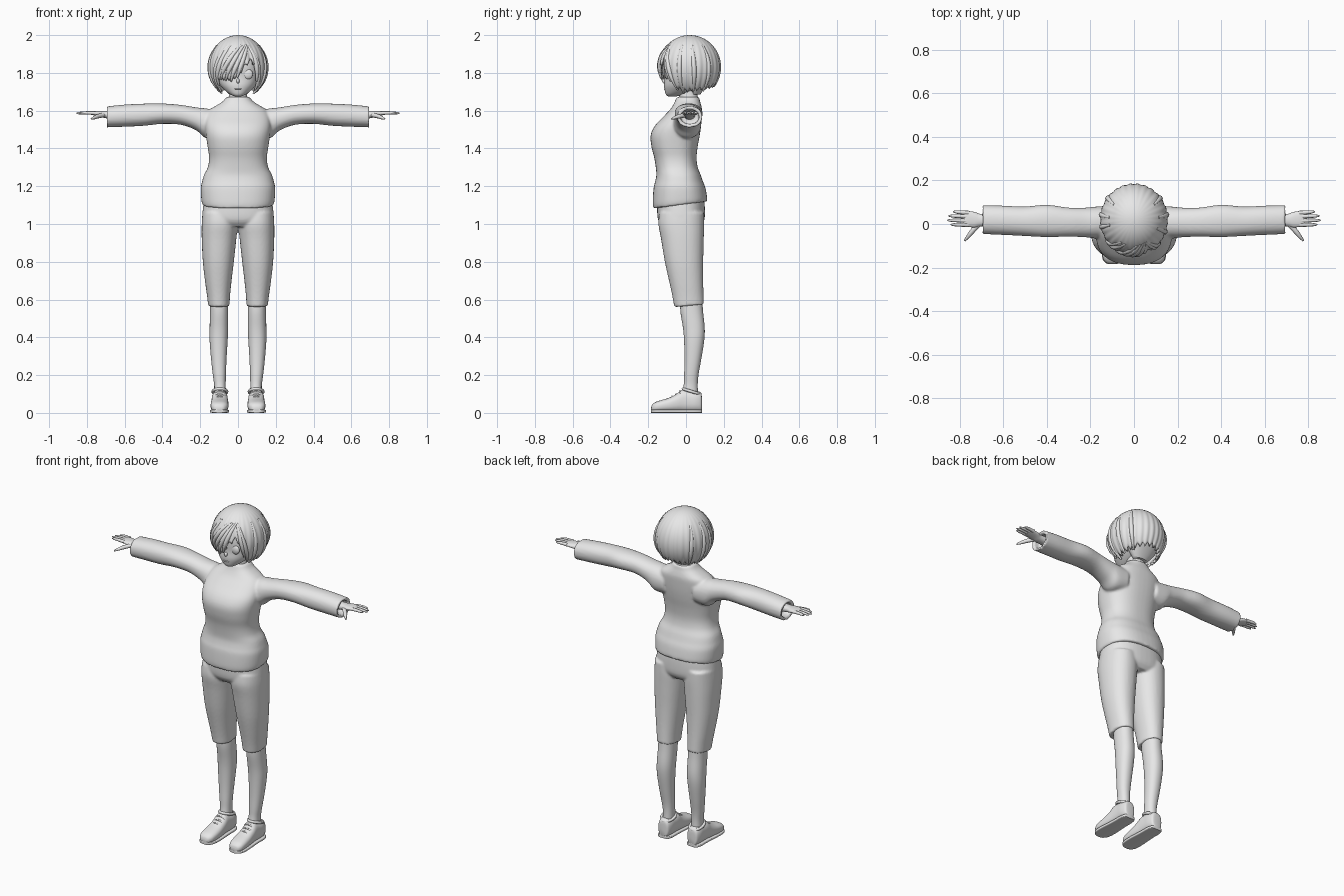
import bpy, bmesh
from math import sin, cos, pi, acos, radians, copysign
from mathutils import Vector

old = bpy.data.objects.get("Cube")
if old:
    bpy.data.objects.remove(old, do_unlink=True)

grey = bpy.data.materials.new("light_grey")
grey.use_nodes = True
grey.diffuse_color = (0.8, 0.8, 0.8, 1)
grey.node_tree.nodes["Principled BSDF"].inputs["Base Color"].default_value = (0.8, 0.8, 0.8, 1)


def finish(name, bm, angle=50):
    """Turn a bmesh into a smooth shaded object."""
    bmesh.ops.recalc_face_normals(bm, faces=bm.faces)
    me = bpy.data.meshes.new(name)
    bm.to_mesh(me)
    bm.free()
    me.materials.append(grey)
    for p in me.polygons:
        p.use_smooth = True
    me.set_sharp_from_angle(angle=radians(angle))
    ob = bpy.data.objects.new(name, me)
    bpy.context.collection.objects.link(ob)
    return ob


def spline(rings, steps):
    """Smooth in-between rings through the given ones."""
    out = []
    for i in range(len(rings) - 1):
        a, b, c, d = (rings[min(max(k, 0), len(rings) - 1)] for k in (i - 1, i, i + 1, i + 2))
        for j in range(steps):
            t = j / steps
            out.append([q + 0.5 * t * (r - p + t * (2 * p - 5 * q + 4 * r - s + t * (3 * (q - r) + s - p)))
                        for p, q, r, s in zip(a, b, c, d)])
    return out + [list(rings[-1])]


def loft(bm, axis, rings, side=1, e=2.2, n=36, steps=4, tilt=None):
    """Skin rounded cross-sections; ring = position, then min/max on the other two axes."""
    loops = []
    for t, u0, u1, v0, v1 in spline(rings, steps):
        loop = []
        for k in range(n):
            c, s = cos(2 * pi * k / n), sin(2 * pi * k / n)
            u = (u0 + u1) / 2 + (u1 - u0) / 2 * copysign(abs(c) ** (2 / e), c)
            v = (v0 + v1) / 2 + (v1 - v0) / 2 * copysign(abs(s) ** (2 / e), s)
            x, y, z = {"x": (t, u, v), "y": (u, t, v), "z": (u, v, t)}[axis]
            if tilt:
                z += tilt(y, z)
            loop.append(bm.verts.new((side * x, y, z)))
        loops.append(loop)
    for a, b in zip(loops, loops[1:]):
        for k in range(n):
            bm.faces.new((a[k], a[k - 1], b[k - 1], b[k]))
    bm.faces.new(loops[0])
    bm.faces.new(loops[-1])


def part(name, axis, rings, side=1, **kw):
    bm = bmesh.new()
    loft(bm, axis, rings, side, **kw)
    return finish(name, bm)


def blend(ob, size=0.007, smooth=5):
    """Fuse overlapping volumes into one skin."""
    r = ob.modifiers.new("fuse", "REMESH")
    r.mode, r.voxel_size, r.use_smooth_shade = "VOXEL", size, True
    s = ob.modifiers.new("soften", "SMOOTH")
    s.factor, s.iterations = 0.5, smooth


def tubes(name, paths):
    """Tapered tubes; each path is a list of (point, radius)."""
    cu = bpy.data.curves.new(name, "CURVE")
    cu.dimensions, cu.bevel_depth, cu.bevel_resolution = "3D", 1, 2
    cu.use_fill_caps, cu.resolution_u = True, 4
    for path in paths:
        sp = cu.splines.new("NURBS")
        sp.points.add(len(path) - 1)
        for p, (co, r) in zip(sp.points, path):
            p.co, p.radius = (*co, 1), r
        sp.order_u, sp.use_endpoint_u = 3, True
    tmp = bpy.data.objects.new(name + "_path", cu)
    bpy.context.collection.objects.link(tmp)
    dg = bpy.context.evaluated_depsgraph_get()
    me = bpy.data.meshes.new_from_object(tmp.evaluated_get(dg))
    bpy.data.objects.remove(tmp)
    bm = bmesh.new()
    bm.from_mesh(me)
    bpy.data.meshes.remove(me)
    return finish(name, bm)


def ball(name, loc, scale):
    bm = bmesh.new()
    bmesh.ops.create_uvsphere(bm, u_segments=20, v_segments=12, radius=1)
    bmesh.ops.scale(bm, vec=scale, verts=bm.verts)
    bmesh.ops.translate(bm, vec=loc, verts=bm.verts)
    return finish(name, bm)


# Sweater: torso and two sleeves with hollow cuffs
torso = [(z, -w, w, f, b) for z, w, f, b in (
    (1.105, .188, -.172, .112), (1.13, .194, -.176, .112), (1.19, .197, -.172, .103),
    (1.225, .19, -.163, .09), (1.26, .18, -.157, .078), (1.30, .16, -.16, .062),
    (1.35, .153, -.168, .056), (1.41, .161, -.183, .062), (1.47, .17, -.187, .073),
    (1.52, .175, -.165, .08), (1.57, .17, -.118, .084), (1.605, .15, -.085, .085),
    (1.63, .11, -.068, .08), (1.65, .08, -.058, .074), (1.672, .062, -.05, .07))]
sleeve = [(.10, -.06, .08, 1.46, 1.60), (.17, -.066, .08, 1.455, 1.612), (.22, -.061, .075, 1.495, 1.617),
          (.30, -.058, .075, 1.525, 1.63), (.40, -.06, .088, 1.53, 1.638), (.50, -.055, .08, 1.52, 1.637),
          (.60, -.05, .084, 1.515, 1.632), (.692, -.046, .086, 1.512, 1.623), (.692, -.046, .086, 1.512, 1.623),
          (.692, -.028, .068, 1.53, 1.605), (.692, -.028, .068, 1.53, 1.605), (.65, -.028, .068, 1.53, 1.605)]
bm = bmesh.new()
loft(bm, "z", torso, e=2.4, n=48, tilt=lambda y, z: .14 * y * max(0, 1 - (z - 1.1) / .1))
for s in (1, -1):
    loft(bm, "x", sleeve, s)
blend(finish("sweater", bm))

# Cropped trousers: hips and two legs
bm = bmesh.new()
loft(bm, "z", [(1.15, -.175, .175, -.15, .095), (1.08, -.186, .186, -.153, .1),
               (1.02, -.188, .188, -.147, .097), (.985, -.16, .16, -.12, .075)], e=2.4, n=48)
trouser = [(1.06, .01, .188, -.14, .095), (1.0, .002, .192, -.146, .096), (.92, .009, .192, -.132, .094),
           (.8, .022, .186, -.112, .091), (.7, .034, .175, -.09, .091), (.62, .042, .164, -.072, .093),
           (.566, .045, .158, -.062, .095)]
for s in (1, -1):
    loft(bm, "z", trouser, s, tilt=lambda y, z: .1 * y * max(0, 1 - (z - .56) / .1))
blend(finish("trousers", bm), smooth=3)

# Legs, shoes and hands, once per side
shin = [(.62, .055, .148, -.03, .085), (.54, .052, .148, -.03, .09), (.45, .052, .15, -.016, .099),
        (.38, .055, .15, -.01, .096), (.28, .061, .142, -.008, .08), (.2, .064, .133, -.01, .066),
        (.14, .065, .126, -.013, .062), (.06, .063, .128, -.03, .066)]
shoe = [(.084, .078, .118, .012, .085), (.078, .064, .13, .006, .108), (.05, .056, .138, .005, .117),
        (.015, .055, .138, .005, .12), (-.02, .054, .139, .005, .122), (-.05, .052, .141, .005, .1),
        (-.09, .05, .144, .005, .08), (-.13, .051, .145, .005, .068), (-.16, .057, .141, .005, .058),
        (-.178, .071, .128, .006, .045), (-.184, .085, .112, .012, .03)]
hand = [(.62, -.012, .05, 1.55, 1.602), (.70, -.011, .046, 1.56, 1.598), (.73, -.016, .055, 1.568, 1.598),
        (.765, -.012, .059, 1.576, 1.597), (.782, -.004, .052, 1.581, 1.593)]
for s, label in ((1, "left"), (-1, "right")):
    part(label + "_lower_leg", "z", shin, s, n=28)
    part(label + "_shoe", "y", shoe, s, e=2.5, n=32)
    # Flat sole following the outline of the shoe
    sole = [(y, a - .003, b + .003, 0, .018) for y, a, b, _, _ in shoe]
    part(label + "_sole", "y", sole, s, e=5, n=32)
    tubes(label + "_shoe_collar", [[((s * (.096 + .038 * cos(k * pi / 8)), .03 + .046 * sin(k * pi / 8),
                                      .113 - .014 * sin(k * pi / 8)), .008) for k in range(18)]])
    tubes(label + "_laces", [[((s * .066, y, z - .014), .005), ((s * .096, y - .006, z + .012), .005),
                              ((s * .126, y, z - .014), .005)] for y, z in ((-.03, .115), (-.05, .1), (-.07, .088))])
    part(label + "_palm", "x", hand, s, n=24)
    fingers = []
    for base, tip, end in ((-.004, -.003, .84), (.015, .017, .856), (.034, .037, .85), (.051, .056, .83)):
        fingers.append([((s * .76, base, 1.587), .010), ((s * .8, (base + tip) / 2, 1.589), .0088),
                        ((s * (end - .012), tip, 1.587), .0072), ((s * end, tip, 1.586), .003)])
    fingers.append([((s * .705, .005, 1.578), .012), ((s * .74, -.03, 1.572), .012),
                    ((s * .762, -.06, 1.562), .009), ((s * .777, -.077, 1.556), .004)])
    tubes(label + "_fingers", fingers)
    ball(label + "_eye", (s * .052, -.1, 1.793), (.027, .012, .027))

# Head, neck and small facial features
part("neck", "z", [(1.60, -.065, .065, -.045, .075), (1.65, -.054, .054, -.038, .068),
                   (1.69, -.047, .047, -.035, .06), (1.74, -.047, .047, -.035, .06)], n=28)
part("head", "z", [(1.674, -.012, .012, -.092, -.06), (1.684, -.038, .038, -.105, -.015),
                   (1.705, -.067, .067, -.112, .04), (1.735, -.095, .095, -.116, .09),
                   (1.775, -.115, .115, -.113, .13), (1.83, -.126, .126, -.115, .15),
                   (1.89, -.12, .12, -.105, .15), (1.94, -.09, .09, -.07, .12),
                   (1.975, -.03, .03, -.01, .06)], n=40)
ball("nose", (0, -.113, 1.757), (.009, .014, .013))
ball("mouth", (0, -.112, 1.715), (.019, .006, .003))
part("nape_hair", "z", [(1.685, -.045, .045, .03, .075), (1.72, -.075, .075, .02, .1),
                        (1.78, -.11, .11, 0, .14), (1.84, -.12, .12, 0, .15)], n=28)

# Hair: bob-shaped shell with a jagged hem and an asymmetric fringe
HEM = [(-180, 1.735), (-120, 1.712), (-75, 1.70), (-60, 1.72), (-47, 1.77), (-12, 1.765), (2, 1.79),
       (15, 1.84), (28, 1.868), (37, 1.835), (47, 1.765), (60, 1.715), (75, 1.70), (120, 1.712), (180, 1.735)]


def hem(a):
    for (a0, z0), (a1, z1) in zip(HEM, HEM[1:]):
        if a <= a1:
            return z0 + (z1 - z0) * (a - a0) / (a1 - a0)


def on_hair(a, z, grow=1.0):
    """Point on the hair surface at azimuth a (0 = front, + = left) and height z."""
    p = acos(max(-1, min(1, (z - 1.83) / .17)))
    r = sin(p) * grow
    return Vector((.155 * r * sin(radians(a)), .02 - .165 * r * cos(radians(a)), z))


bm = bmesh.new()
cols, rows, tufts = 168, 18, 28
grid = []
for i in range(cols):
    a = -180 + 360 * i / cols
    saw = abs((i * tufts / cols) % 1 - .5) * 2
    low = hem(a) + .022 * saw - .008
    pmax = acos((low - 1.83) / .17)
    col = []
    for j in range(rows + 1):
        f = j / rows
        col.append(bm.verts.new(on_hair(a, 1.83 + .17 * cos(pmax * f), 1.01 - .035 * saw * f)))
    grid.append(col)
for i in range(cols):
    for j in range(rows):
        bm.faces.new((grid[i - 1][j], grid[i][j], grid[i][j + 1], grid[i - 1][j + 1]))
bmesh.ops.remove_doubles(bm, verts=bm.verts, dist=.0002)
hair = finish("hair", bm, 60)
shell = hair.modifiers.new("thickness", "SOLIDIFY")
shell.thickness, shell.offset = .012, -1

# Loose locks: swept fringe strands and side strands
locks = []
for a0, a1, z1 in ((26, -2, 1.775), (22, -16, 1.755), (16, -28, 1.76), (8, -40, 1.765), (28, 46, 1.755),
                   (30, 56, 1.71), (-20, -54, 1.735), (-30, -64, 1.70), (70, 70, 1.69), (-78, -78, 1.69),
                   (95, 100, 1.70), (-95, -100, 1.70), (125, 130, 1.705), (-125, -130, 1.705)):
    path = []
    for k in range(7):
        f = k / 6
        path.append((on_hair(a0 + (a1 - a0) * f ** .7, 1.945 + (z1 - 1.945) * f, .965 + .02 * f),
                     .003 + .011 * sin(pi * (.1 + .85 * f))))
    locks.append(path)
tubes("hair_locks", locks)
